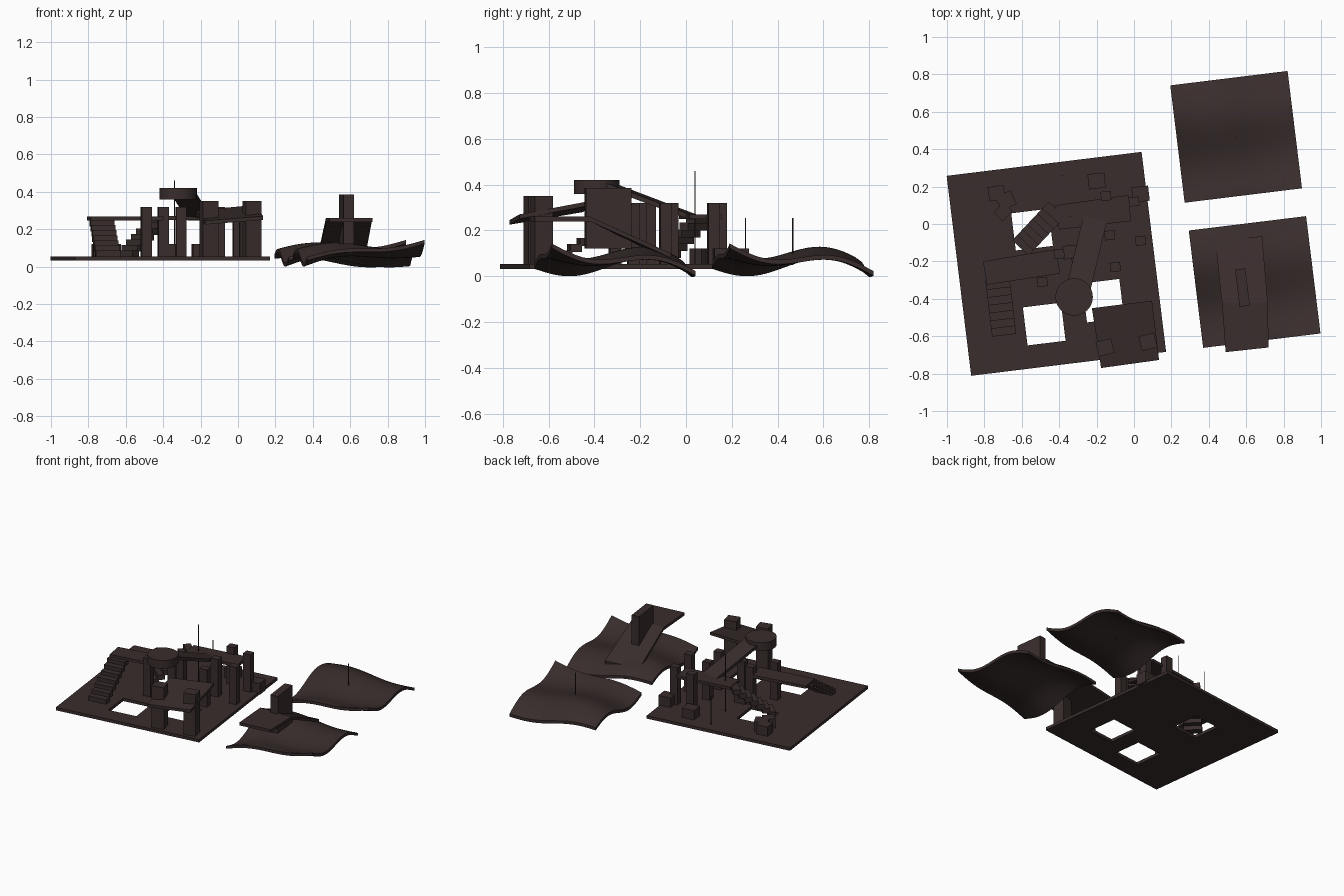
import bpy, bmesh, math
from mathutils import Vector

if "Cube" in bpy.data.objects:
    bpy.data.objects.remove(bpy.data.objects["Cube"])

A = math.radians(7)
mat = bpy.data.materials.new("dark_brown")
mat.diffuse_color = (0.04, 0.026, 0.025, 1)
mat.use_nodes = True
mat.node_tree.nodes["Principled BSDF"].inputs["Base Color"].default_value = mat.diffuse_color


def finish(name, bm):
    bmesh.ops.recalc_face_normals(bm, faces=bm.faces)
    me = bpy.data.meshes.new(name)
    bm.to_mesh(me)
    bm.free()
    ob = bpy.data.objects.new(name, me)
    bpy.context.collection.objects.link(ob)
    me.materials.append(mat)
    return ob


def slab(name, corners, t):
    """Slab below four top corners."""
    bm = bmesh.new()
    top = [bm.verts.new(c) for c in corners]
    bot = [bm.verts.new((c[0], c[1], c[2] - t)) for c in corners]
    bm.faces.new(top)
    bm.faces.new(bot[::-1])
    for i in range(4):
        j = (i + 1) % 4
        bm.faces.new((top[i], bot[i], bot[j], top[j]))
    return finish(name, bm)


def box(name, x, y, z0, z1, sx, sy, rot=A):
    c, s = math.cos(rot), math.sin(rot)
    pts = [(x + c * u * sx / 2 - s * v * sy / 2, y + s * u * sx / 2 + c * v * sy / 2, z1)
           for u, v in ((-1, -1), (1, -1), (1, 1), (-1, 1))]
    return slab(name, pts, z1 - z0)


def cylinder(name, x, y, z0, z1, r, n):
    bm = bmesh.new()
    bmesh.ops.create_cone(bm, cap_ends=True, segments=n, radius1=r, radius2=r, depth=z1 - z0)
    bmesh.ops.translate(bm, verts=bm.verts, vec=(x, y, (z0 + z1) / 2))
    ob = finish(name, bm)
    bpy.context.view_layer.objects.active = ob
    ob.select_set(True)
    bpy.ops.object.shade_smooth_by_angle(angle=math.radians(40))
    ob.select_set(False)
    return ob


def stairs(name, a, b, n, width, depth, h):
    """Separate step blocks from a (low) to b (high)."""
    a, b = Vector(a), Vector(b)
    d = b - a
    rot = math.atan2(d.y, d.x) - math.pi / 2
    for i in range(n):
        p = a + d * i / (n - 1)
        box(f"{name}_step_{i}", p.x, p.y, p.z - h, p.z, width, depth, rot)


# base plate with three square openings
plate = box("base_plate", -0.415, -0.213, 0.032, 0.053, 1.05, 1.077)
for x, y, sx, sy in ((-0.48, -0.535, 0.205, 0.205), (-0.165, -0.41, 0.20, 0.21), (-0.545, -0.03, 0.2, 0.2)):
    cut = box("cutter", x, y, -0.1, 0.2, sx, sy)
    cut.hide_render = True
    m = plate.modifiers.new("opening", 'BOOLEAN')
    m.operation, m.solver, m.object = 'DIFFERENCE', 'EXACT', cut
    bpy.context.view_layer.objects.active = plate
    bpy.ops.object.modifier_apply(modifier=m.name)
    bpy.data.objects.remove(cut)


# wavy ground sheets
def wave(u, v):
    return (0.07 + 0.0125 * u - 0.0275 * v - 0.0325 * u * v + 0.035 * math.sin(math.pi * v)
            - 0.015 * math.sin(math.pi * u)
            + 0.03 * math.cos(math.pi * u / 2) * math.cos(math.pi * v / 2) ** 0.5
            if abs(v) < 0.999 else 0.07 + 0.0125 * u - 0.0275 * v - 0.0325 * u * v - 0.015 * math.sin(math.pi * u))


def terrain(name, cx, cy):
    n, h, t = 24, 0.316, 0.02
    bm = bmesh.new()
    c, s = math.cos(A), math.sin(A)
    rows = {}
    for k in (0, 1):
        for i in range(n + 1):
            for j in range(n + 1):
                u, v = 2 * i / n - 1, 2 * j / n - 1
                rows[k, i, j] = bm.verts.new((cx + h * (c * u - s * v), cy + h * (s * u + c * v), wave(u, v) - k * t))
    for k in (0, 1):
        for i in range(n):
            for j in range(n):
                bm.faces.new([rows[k, i, j], rows[k, i + 1, j], rows[k, i + 1, j + 1], rows[k, i, j + 1]])
    for i in range(n):
        for e in (0, n):
            bm.faces.new([rows[0, i, e], rows[0, i + 1, e], rows[1, i + 1, e], rows[1, i, e]])
            bm.faces.new([rows[0, e, i], rows[0, e, i + 1], rows[1, e, i + 1], rows[1, e, i]])
    ob = finish(name, bm)
    bpy.context.view_layer.objects.active = ob
    ob.select_set(True)
    bpy.ops.object.shade_smooth_by_angle(angle=math.radians(40))
    ob.select_set(False)


terrain("front_terrain", 0.645, -0.31)
terrain("back_terrain", 0.546, 0.466)

# jump on the front terrain: deck, slide and fin
slab("jump_deck", [(0.49, -0.685, 0.26), (0.72, -0.66, 0.26), (0.715, -0.42, 0.26), (0.47, -0.42, 0.26)], 0.02)
slab("jump_slide", [(0.47, -0.42, 0.26), (0.715, -0.42, 0.26), (0.685, -0.065, 0.10), (0.435, -0.095, 0.10)], 0.02)
box("jump_fin", 0.58, -0.34, 0.12, 0.385, 0.055, 0.2)

# raised walkways and ramps
slab("left_walkway", [(-0.786, -0.325, 0.268), (-0.395, -0.265, 0.268), (-0.417, -0.135, 0.268), (-0.807, -0.2, 0.268)], 0.02)
slab("back_walkway", [(-0.40, -0.03, 0.27), (-0.016, 0.016, 0.27), (-0.03, 0.155, 0.27), (-0.42, 0.10, 0.27)], 0.02)
slab("long_ramp", [(-0.365, -0.35, 0.42), (-0.24, -0.385, 0.42), (-0.145, 0.015, 0.27), (-0.27, 0.045, 0.27)], 0.022)
slab("front_deck", [(-0.176, -0.77, 0.245), (0.134, -0.727, 0.27), (0.096, -0.41, 0.33), (-0.225, -0.45, 0.30)], 0.02)
cylinder("round_deck", -0.32, -0.39, 0.36, 0.42, 0.1, 32)

# stairs
stairs("left_stairs", (-0.697, -0.57, 0.085), (-0.727, -0.32, 0.25), 7, 0.13, 0.05, 0.035)
stairs("diagonal_stairs", (-0.59, -0.11, 0.085), (-0.43, 0.06, 0.265), 7, 0.12, 0.05, 0.035)

# tall posts
for i, (x, y) in enumerate(((-0.15, 0.15), (0.0, 0.12), (-0.13, -0.06), (0.035, -0.09),
                            (-0.10, -0.23), (-0.49, -0.31), (-0.40, -0.16), (-0.305, -0.20))):
    box(f"post_{i}", x, y, 0.04, 0.32, 0.055, 0.05)
for i, (x, y) in enumerate(((-0.155, -0.66), (0.075, -0.63))):
    box(f"deck_column_{i}", x, y, 0.04, 0.35, 0.085, 0.08, A + 0.12)

# low crates
for i, (x, y, s, r) in enumerate(((-0.20, 0.23, 0.09, 0.1), (0.035, 0.16, 0.09, 0.12), (-0.34, -0.15, 0.08, 0.1),
                                  (-0.735, 0.165, 0.085, 0.15), (-0.685, 0.125, 0.09, 0.45), (-0.70, 0.065, 0.075, 0.8))):
    box(f"crate_{i}", x, y, 0.04, 0.12, s, s * 0.9, r)

# thin poles
for i, (x, y, z) in enumerate(((-0.34, 0.04, 0.46), (-0.38, 0.26, 0.255), (0.546, 0.466, 0.255))):
    cylinder(f"pole_{i}", x, y, 0.05, z, 0.0025, 8)
